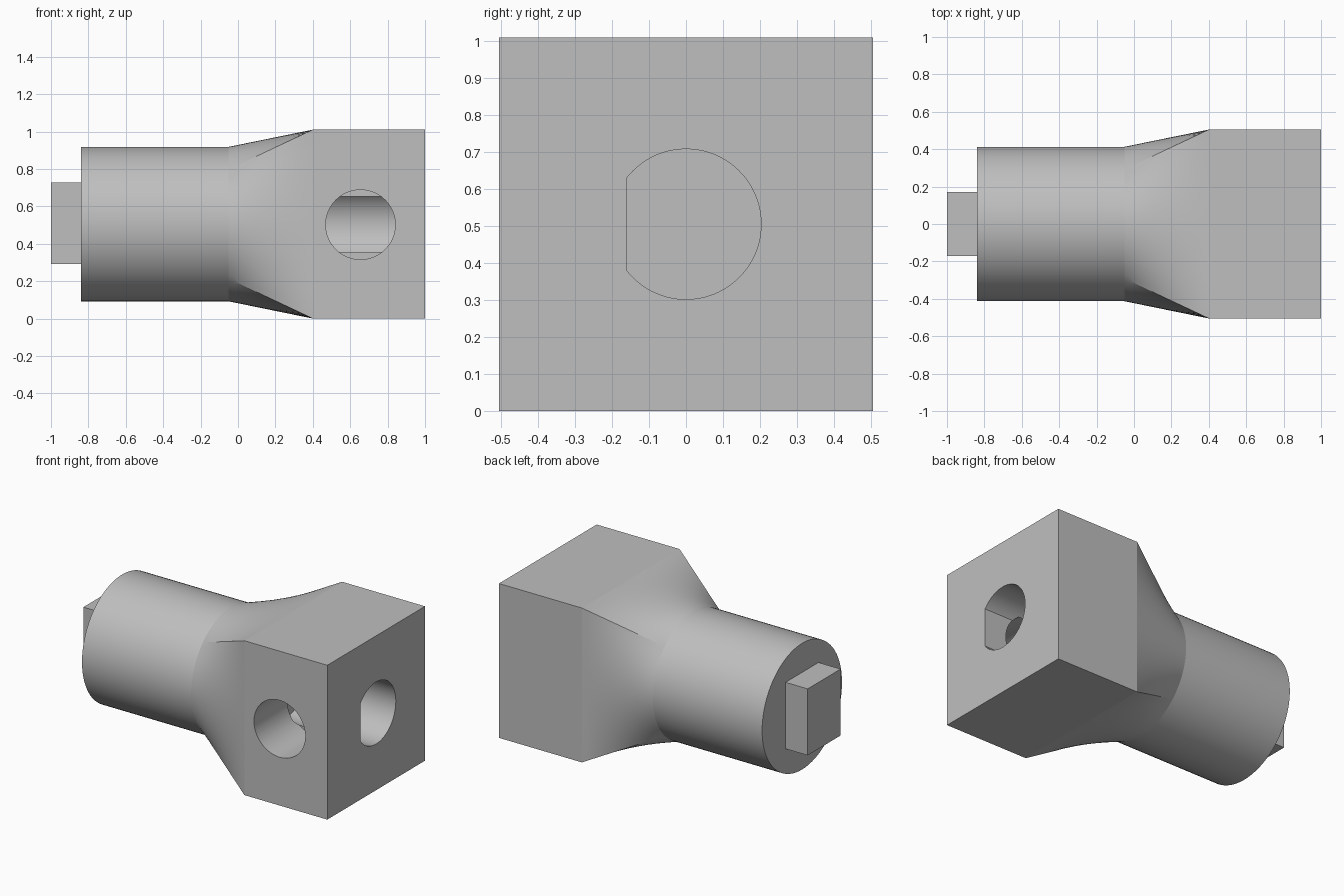
import bpy, bmesh
from math import pi, sin, cos, asin

if "Cube" in bpy.data.objects:
    bpy.data.objects.remove(bpy.data.objects["Cube"])

H = 0.505        # half side of the block, also the height of the axis
R = 0.413        # radius of the shank
SEG = 96

grey = bpy.data.materials.new("machined_grey")
grey.use_nodes = True
grey.diffuse_color = (0.52, 0.52, 0.52, 1)
grey.node_tree.nodes["Principled BSDF"].inputs["Base Color"].default_value = grey.diffuse_color


def make_object(name, bm):
    bmesh.ops.recalc_face_normals(bm, faces=bm.faces)
    mesh = bpy.data.meshes.new(name)
    bm.to_mesh(mesh)
    bm.free()
    mesh.materials.append(grey)
    obj = bpy.data.objects.new(name, mesh)
    bpy.context.collection.objects.link(obj)
    return obj


def skin(name, rings):
    """Closed solid through a list of rings with equal point counts."""
    bm = bmesh.new()
    loops = [[bm.verts.new(p) for p in ring] for ring in rings]
    n = len(loops[0])
    for a, b in zip(loops, loops[1:]):
        for i in range(n):
            j = (i + 1) % n
            bm.faces.new((a[i], a[j], b[j], b[i]))
    bm.faces.new(loops[0])
    bm.faces.new(loops[-1])
    return make_object(name, bm)


def body_ring(x, t):
    """Section at x: t = 0 is the round shank, t = 1 the square block."""
    ring = []
    for i in range(SEG):
        a = 2 * pi * i / SEG
        side, along = divmod(i + SEG // 8, SEG // 4)
        s = along / (SEG / 8) - 1
        turn = side * pi / 2
        sy = H * (cos(turn) - s * sin(turn))
        sz = H * (sin(turn) + s * cos(turn))
        y = R * cos(a) * (1 - t) + sy * t
        z = R * sin(a) * (1 - t) + sz * t
        ring.append((x, y, H + z))
    return ring


# Body: round shank, ruled transition, square block
steps = 14
rings = [body_ring(-0.84, 0)]
rings += [body_ring(-0.05 + 0.45 * k / steps, k / steps) for k in range(steps + 1)]
rings.append(body_ring(1.0, 1))
body = skin("body", rings)

# D-shaped socket cutter in the block end
r, flat = 0.203, 0.16
half = pi - asin((r * r - flat * flat) ** 0.5 / r)
arc = [half * (2 * k / 80 - 1) for k in range(81)]
socket = skin("socket_cutter", [[(x, r * cos(a), H + r * sin(a)) for a in arc]
                                for x in (0.35, 1.1)])

# Round cross hole cutter in the front, running into the socket
cross = skin("cross_hole_cutter",
             [[(0.655 + 0.186 * cos(2 * pi * k / 80), y, 0.502 + 0.186 * sin(2 * pi * k / 80))
               for k in range(80)] for y in (-0.6, -0.138)])

bpy.context.view_layer.objects.active = body
for cutter in (socket, cross):
    mod = body.modifiers.new(cutter.name, "BOOLEAN")
    mod.operation = "DIFFERENCE"
    mod.solver = "EXACT"
    mod.object = cutter
    bpy.ops.object.modifier_apply(modifier=mod.name)
    bpy.data.objects.remove(cutter)

# Drive tang on the shank end
bm = bmesh.new()
bmesh.ops.create_cube(bm, size=1)
for v in bm.verts:
    v.co.x = -0.92 + v.co.x * 0.16
    v.co.y *= 0.34
    v.co.z = 0.51 + v.co.z * 0.435
tang = make_object("drive_tang", bm)

# Smooth round surfaces, crisp edges
bpy.ops.object.select_all(action="DESELECT")
body.select_set(True)
bpy.context.view_layer.objects.active = body
bpy.ops.object.shade_smooth_by_angle(angle=0.16)
